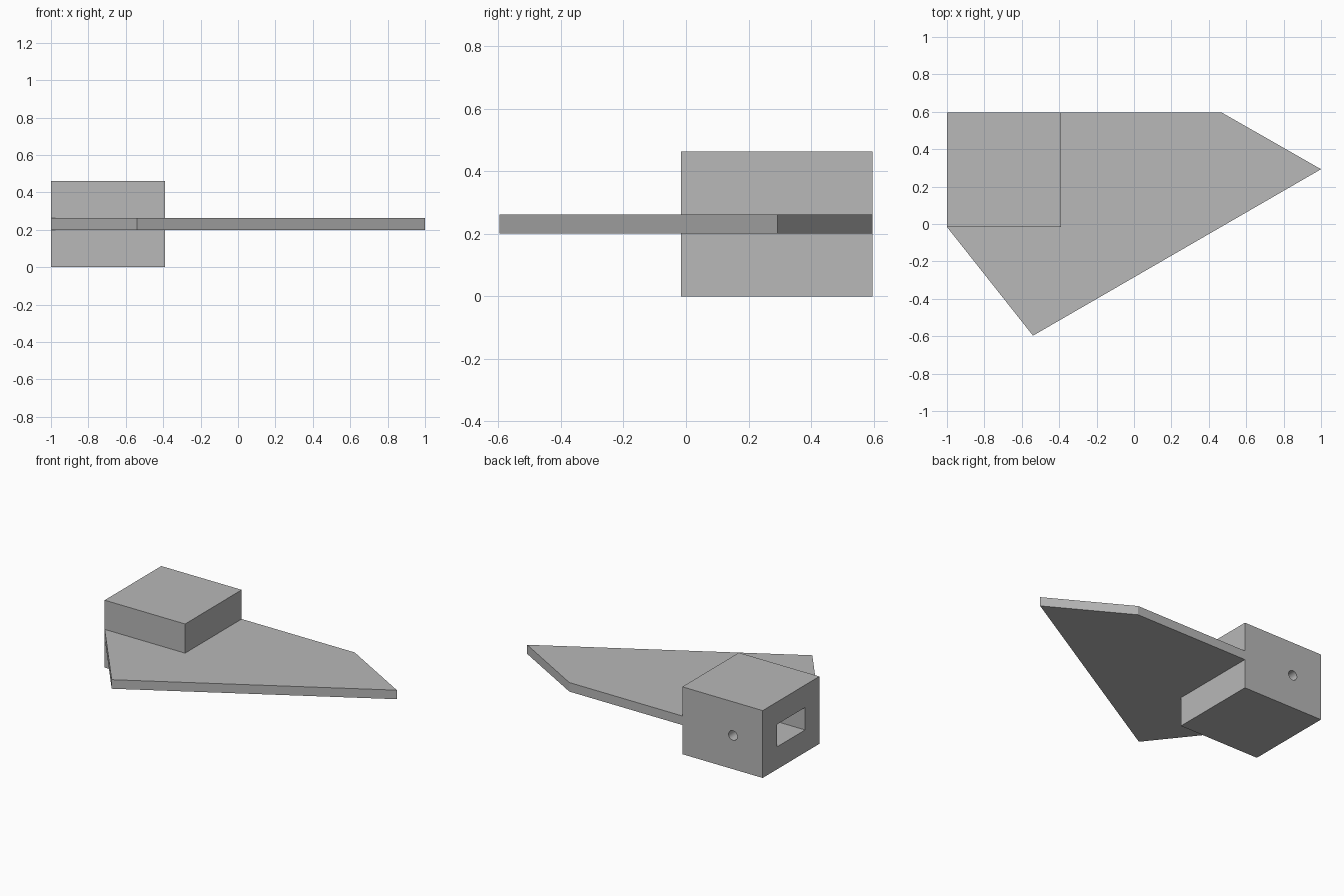
import bpy
import bmesh
from math import radians
from mathutils import Matrix, Vector

cube = bpy.data.objects.get("Cube")
if cube:
    bpy.data.objects.remove(cube, do_unlink=True)

grey = bpy.data.materials.new("plain grey")
grey.use_nodes = True
colour = (0.48, 0.48, 0.48, 1)
grey.diffuse_color = colour
grey.node_tree.nodes["Principled BSDF"].inputs["Base Color"].default_value = colour


def make_object(name, bm):
    bmesh.ops.recalc_face_normals(bm, faces=bm.faces)
    mesh = bpy.data.meshes.new(name)
    bm.to_mesh(mesh)
    bm.free()
    mesh.materials.append(grey)
    obj = bpy.data.objects.new(name, mesh)
    bpy.context.collection.objects.link(obj)
    return obj


def box(name, low, high):
    low, high = Vector(low), Vector(high)
    bm = bmesh.new()
    bmesh.ops.create_cube(bm, size=1)
    bmesh.ops.scale(bm, vec=high - low, verts=bm.verts)
    bmesh.ops.translate(bm, vec=(low + high) / 2, verts=bm.verts)
    return make_object(name, bm)


def rod_along_y(name, x, z, y0, y1, radius):
    bm = bmesh.new()
    turn = Matrix.Translation((x, (y0 + y1) / 2, z)) @ Matrix.Rotation(radians(90), 4, "X")
    bmesh.ops.create_cone(bm, cap_ends=True, segments=32, radius1=radius,
                          radius2=radius, depth=y1 - y0, matrix=turn)
    return make_object(name, bm)


def plate(name, outline, z0, z1):
    bm = bmesh.new()
    face = bm.faces.new([bm.verts.new((x, y, z0)) for x, y in outline])
    top = bmesh.ops.extrude_face_region(bm, geom=[face])["geom"]
    bmesh.ops.translate(bm, vec=(0, 0, z1 - z0),
                        verts=[v for v in top if isinstance(v, bmesh.types.BMVert)])
    return make_object(name, bm)


def cut(target, cutter):
    cutter.hide_render = True
    mod = target.modifiers.new("cut", "BOOLEAN")
    mod.operation = "DIFFERENCE"
    mod.solver = "EXACT"
    mod.object = cutter
    bpy.context.view_layer.objects.active = target
    bpy.ops.object.modifier_apply(modifier=mod.name)
    bpy.data.objects.remove(cutter, do_unlink=True)


BACK, INNER, FRONT = 0.597, -0.39, -0.016
MID = 0.231

# Mounting block with a blind socket in its end and a screw hole in its back
block = box("mounting_block", (-1, FRONT, 0), (INNER, BACK, 2 * MID))
cut(block, box("socket_cutter", (-1.1, 0.138, MID - 0.077), (-0.54, 0.443, MID + 0.077)))
cut(block, rod_along_y("screw_cutter", -0.774, MID, 0.3, 0.7, 0.033))

# Flat blade wrapped around the inner and front sides of the block
plate("blade", [(-1, FRONT), (-0.54, -0.597), (1, 0.293), (0.467, BACK),
                (INNER, BACK), (INNER, FRONT)], MID - 0.031, MID + 0.031)

# Smooth the bore while keeping the flat faces crisp
bpy.ops.object.select_all(action="DESELECT")
block.select_set(True)
bpy.context.view_layer.objects.active = block
bpy.ops.object.shade_smooth_by_angle(angle=radians(30))
